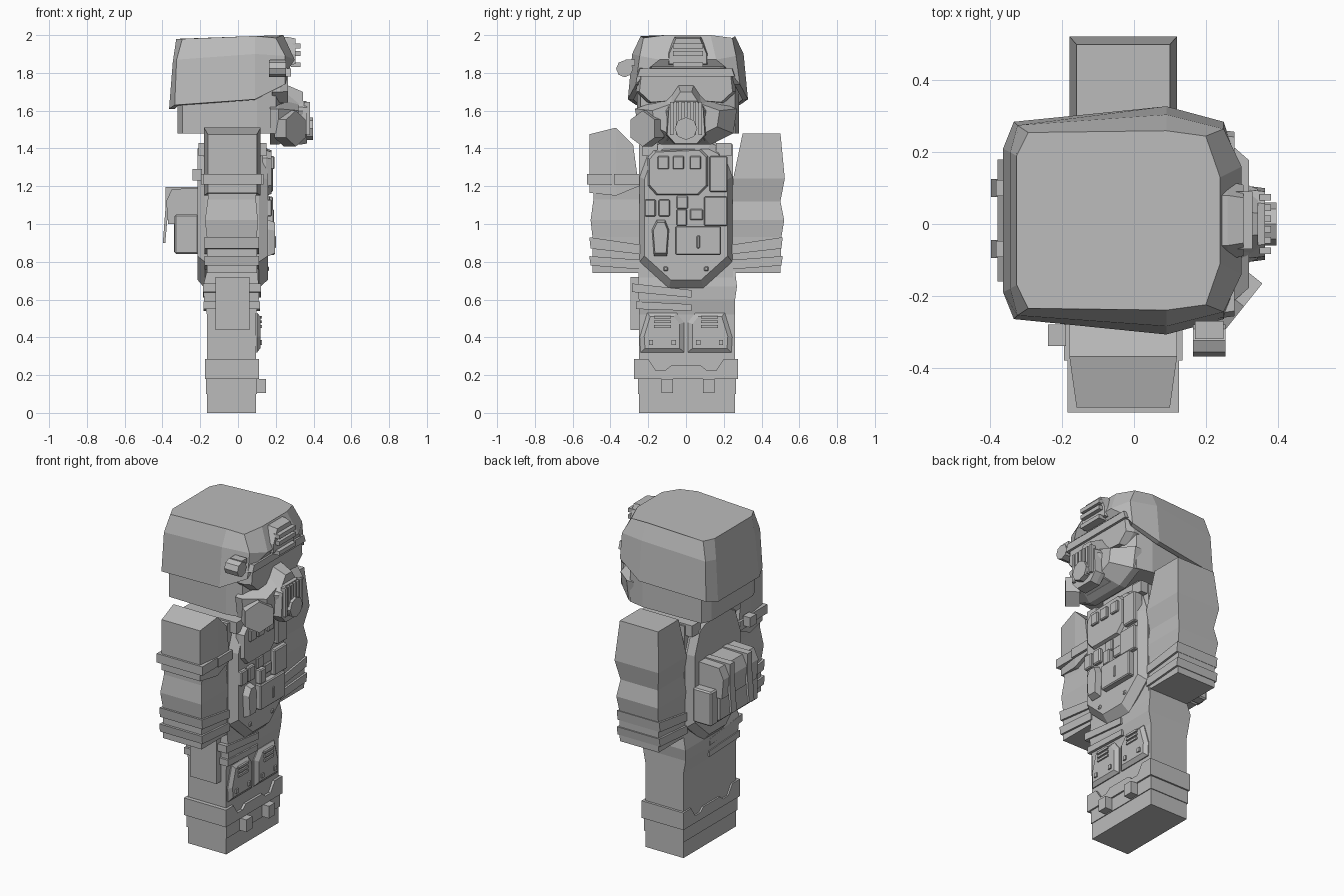
import bpy, bmesh, math
from mathutils import Vector

grey = bpy.data.materials.new("plain grey")
grey.diffuse_color = (0.5, 0.5, 0.5, 1)


def finish(name, bm):
    bmesh.ops.recalc_face_normals(bm, faces=bm.faces)
    me = bpy.data.meshes.new(name)
    bm.to_mesh(me)
    bm.free()
    me.materials.append(grey)
    ob = bpy.data.objects.new(name, me)
    bpy.context.collection.objects.link(ob)
    return ob


def loft(name, rings, bottom=True):
    """Skin a stack of equal-length rings and cap the ends."""
    bm = bmesh.new()
    vs = [[bm.verts.new(p) for p in r] for r in rings]
    n = len(vs[0])
    for a, b in zip(vs, vs[1:]):
        for i in range(n):
            j = (i + 1) % n
            bm.faces.new((a[i], a[j], b[j], b[i]))
    if bottom:
        bm.faces.new(vs[0])
    bm.faces.new(vs[-1])
    return finish(name, bm)


def rect(x0, x1, y0, y1, z):
    return [(x0, y0, z), (x1, y0, z), (x1, y1, z), (x0, y1, z)]


def box(name, x0, x1, y0, y1, z0, z1, bevel=0):
    ob = loft(name, [rect(x0, x1, y0, y1, z0), rect(x0, x1, y0, y1, z1)])
    if bevel:
        m = ob.modifiers.new("bevel", 'BEVEL')
        m.width, m.segments = bevel, 1
    return ob


def plate(name, pts, x0, x1, s=1.0, rim=0.4):
    """Extrude a (y, z) outline along x; the x1 face is shrunk by s."""
    cy = sum(p[0] for p in pts) / len(pts)
    cz = sum(p[1] for p in pts) / len(pts)
    xm = x0 + (x1 - x0) * rim
    rings = [[(x, y, z) for y, z in pts] for x in (x0, xm)]
    rings.append([(x1, cy + (y - cy) * s, cz + (z - cz) * s) for y, z in pts])
    return loft(name, rings)


def sym(half):
    """Complete a half outline given on the +y side."""
    return half + [(-y, z) for y, z in reversed(half) if y]


def cyl(name, loc, axis, r, depth, n):
    bm = bmesh.new()
    bmesh.ops.create_cone(bm, cap_ends=True, segments=n, radius1=r, radius2=r, depth=depth)
    ob = finish(name, bm)
    ob.location = loc
    ob.rotation_euler = Vector(axis).to_track_quat('Z', 'Y').to_euler()
    return ob


# Legs and boots
box("legs", -0.165, 0.095, -0.25, 0.26, 0, 0.56)
box("boot_rim", -0.17, 0.10, -0.255, 0.265, 0.10, 0.18)
zig = [(0.275, 0.18), (0.275, 0.285), (0.20, 0.285), (0.16, 0.225), (0.11, 0.225),
       (0.08, 0.25), (0, 0.25)]
plate("boot_cuff", sym(zig), -0.175, 0.11)
for y in (-0.10, 0.12):
    box("boot_buckle", 0.09, 0.148, y - 0.03, y + 0.03, 0.105, 0.18)

# Knee plates with grille ribs
for s in (-1, 1):
    pts = [(0.01, 0.32), (0.24, 0.32), (0.245, 0.40), (0.205, 0.53), (0.05, 0.53), (0.01, 0.48)]
    plate("knee_plate", [(s * y, z) for y, z in pts], 0.09, 0.118, 0.8)
    for i in range(3):
        z = 0.45 + i * 0.025
        box("knee_rib", 0.11, 0.127, s * 0.125 - 0.045, s * 0.125 + 0.045, z, z + 0.014)
    for y in (0.065, 0.185):
        box("knee_stud", 0.11, 0.127, s * y - 0.011, s * y + 0.011, 0.36, 0.385)

# Hips, straps and holster
loft("hips", [rect(-0.165, 0.095, -0.25, 0.26, 0.52), rect(-0.18, 0.11, -0.25, 0.26, 0.60),
              rect(-0.185, 0.112, -0.255, 0.27, 0.67), rect(-0.165, 0.10, -0.25, 0.26, 0.75)])
plate("upper_strap", [(-0.285, 0.64), (0.03, 0.61), (0.03, 0.65), (-0.285, 0.685)], -0.185, 0.122)
plate("lower_strap", [(-0.265, 0.55), (0.03, 0.54), (0.03, 0.575), (-0.265, 0.59)], -0.182, 0.116)
box("holster", -0.12, 0.06, -0.295, -0.24, 0.44, 0.72)

# Torso and armour vest, front and back
box("torso", -0.165, 0.105, -0.25, 0.25, 0.70, 1.42)
box("neck", -0.13, 0.10, -0.15, 0.16, 1.40, 1.52)
vest = [(0.09, 0.66), (0.245, 0.80), (0.245, 1.25), (0.19, 1.40), (0.13, 1.43)]
plate("vest_front", sym(vest), 0.08, 0.158, 0.9)
plate("vest_back", sym(vest), -0.15, -0.215, 0.9)
for y in (-0.19, 0.20):
    box("shoulder_strap", -0.21, 0.15, y - 0.04, y + 0.04, 1.36, 1.43)

# Chest gear: (name, y0, y1, z0, z1, front x)
for n, y0, y1, z0, z1, x in [
        ("radio", 0.125, 0.22, 1.17, 1.36, 0.185), ("small_pouch", -0.22, -0.16, 1.04, 1.13, 0.18),
        ("small_pouch", -0.145, -0.085, 1.04, 1.13, 0.18), ("clip", -0.05, 0.005, 0.99, 1.08, 0.19),
        ("tube", -0.05, 0.01, 1.08, 1.15, 0.17), ("side_pouch", 0.095, 0.22, 0.99, 1.145, 0.185),
        ("belly_pouch", -0.055, 0.185, 0.835, 0.99, 0.195), ("latch", 0.055, 0.075, 0.87, 0.94, 0.20),
        ("connector", 0.02, 0.09, 1.02, 1.08, 0.17), ("vest_stud", -0.12, -0.095, 0.75, 0.775, 0.165),
        ("vest_stud", 0.095, 0.12, 0.75, 0.775, 0.165)]:
    box(n, 0.12, x, y0, y1, z0, z1, 0.006)
plate("chest_pouch", [(-0.16, 1.15), (0.07, 1.15), (0.12, 1.20), (0.12, 1.36), (0.08, 1.40),
                      (-0.17, 1.39), (-0.205, 1.35), (-0.205, 1.20)], 0.13, 0.178, 0.92)
plate("torch_body", [(-0.17, 0.83), (-0.10, 0.83), (-0.09, 0.97), (-0.11, 1.02),
                     (-0.155, 1.02), (-0.18, 0.97)], 0.14, 0.197, 0.85)
for y in (-0.12, -0.04, 0.05):
    box("chest_flap", 0.16, 0.192, y - 0.03, y + 0.03, 1.29, 1.36, 0.005)

# Arms: sleeve rings as (z, inner y, outer y, x0, x1)
left = [(0.74, 0.25, 0.50, -0.165, 0.10), (0.93, 0.25, 0.505, -0.165, 0.10),
        (1.02, 0.25, 0.52, -0.175, 0.11), (1.12, 0.25, 0.50, -0.16, 0.095),
        (1.24, 0.25, 0.523, -0.18, 0.12), (1.48, 0.30, 0.50, -0.16, 0.10)]
loft("left_sleeve", [rect(a, b, y0, y1, z) for z, y0, y1, a, b in left])
right = [(0.74, 0.25, 0.495, -0.165, 0.10), (0.93, 0.25, 0.495, -0.165, 0.10),
         (1.02, 0.25, 0.505, -0.175, 0.105), (1.13, 0.25, 0.49, -0.16, 0.095),
         (1.20, 0.25, 0.49, -0.16, 0.10), (1.40, 0.28, 0.49, -0.16, 0.10)]
loft("right_sleeve", [rect(a, b, -y1, -y0, z) for z, y0, y1, a, b in right])
loft("right_shoulder_cap", [
    [(-0.18, -0.25, 1.20), (0.12, -0.25, 1.20), (0.12, -0.28, 1.42), (-0.18, -0.28, 1.42)],
    [(-0.18, -0.37, 1.15), (0.12, -0.37, 1.15), (0.12, -0.37, 1.51), (-0.18, -0.37, 1.51)],
    [(-0.16, -0.512, 1.165), (0.10, -0.512, 1.165), (0.10, -0.512, 1.475), (-0.16, -0.512, 1.475)]])
box("right_arm_band", -0.195, 0.135, -0.38, -0.245, 1.21, 1.265)
box("right_arm_band_outer", -0.185, 0.125, -0.525, -0.37, 1.21, 1.265)
box("arm_band_buckle", -0.24, -0.19, -0.34, -0.28, 1.23, 1.29)
for s in (-1, 1):
    for i, (a, b, c, d) in enumerate([(0.87, 0.93, 0.85, 0.89), (0.80, 0.83, 0.77, 0.81)]):
        plate("cuff_band", [(s * 0.24, d - 0.05), (s * 0.505, a - i * 0.02),
                            (s * 0.512, b), (s * 0.24, d)], -0.177, 0.112)

# Backpack with lid, flaps, straps and side pouches
box("backpack", -0.34, -0.20, -0.15, 0.17, 0.84, 1.17, 0.015)
loft("backpack_lid", [[(x, y, z) for x, z in [(-0.2, 1.0), (-0.37, 1.0), (-0.38, 1.12),
                       (-0.35, 1.185), (-0.2, 1.19)]] for y in (-0.16, 0.18)])
for y in (-0.07, 0.10):
    box("pack_strap", -0.385, -0.20, y - 0.022, y + 0.022, 1.02, 1.196)
    loft("strap_end", [[(x, y + d, z) for x, z in [(-0.37, 1.07), (-0.385, 1.07),
                        (-0.398, 0.90), (-0.385, 0.90)]] for d in (-0.025, 0.025)])
for y in (-0.19, 0.20):
    box("pack_side_pouch", -0.335, -0.21, y - 0.035, y + 0.035, 0.84, 1.05, 0.008)

# Head
skull = [(0.24, 0.17), (0.2, 0.25), (0.1, 0.27), (-0.295, 0.26), (-0.32, 0.2)]
ring = lambda z, k=1: [(x * k, y, z) for x, y in sym([(y, x) for x, y in skull]) for y, x in [(x, y)]]
full = skull + [(x, -y) for x, y in reversed(skull)]
loft("head", [[(x, y + 0.01, z) for x, y in full] for z in (1.48, 1.86)])


# Helmet shell
def mirror3(half):
    return [(x, y + 0.01, z) for x, y, z in half + [(x, -y, z) for x, y, z in reversed(half)]]


shell = loft("helmet", [mirror3(h) for h in (
    [(0.275, 0.2, 1.83), (0.25, 0.275, 1.74), (0.09, 0.318, 1.66), (-0.335, 0.275, 1.63), (-0.365, 0.2, 1.61)],
    [(0.30, 0.15, 1.87), (0.25, 0.255, 1.89), (0.09, 0.295, 1.90), (-0.325, 0.265, 1.87), (-0.345, 0.19, 1.86)],
    [(0.24, 0.12, 2.0), (0.20, 0.235, 1.985), (0.09, 0.25, 1.995), (-0.295, 0.245, 1.98), (-0.327, 0.18, 1.98)])],
    bottom=False)
m = shell.modifiers.new("thickness", 'SOLIDIFY')
m.thickness, m.offset = 0.03, -1

# Helmet mount and side lamp
plate("helmet_mount", [(-0.1, 1.84), (0.12, 1.84), (0.12, 1.9), (0.08, 1.99), (-0.06, 1.99), (-0.1, 1.9)],
      0.23, 0.305, 0.9)
for z in (1.83, 1.89, 1.93):
    box("mount_clip", 0.28, 0.33, -0.07, 0.09, z, z + 0.025)
box("lamp_bracket", 0.17, 0.25, -0.32, -0.27, 1.84, 1.87)
cyl("side_lamp", (0.21, -0.325, 1.822), (1, 0, 0), 0.045, 0.09, 8)

# Goggles and breathing mask
plate("goggles", sym([(0, 1.70), (0.07, 1.65), (0.2, 1.64), (0.265, 1.70), (0.255, 1.79), (0, 1.80)]),
      0.18, 0.265, 0.93, 0.5)
plate("goggle_brow", sym([(0.265, 1.78), (0.25, 1.825), (0, 1.83), ][:2]), 0.18, 0.28, 0.97)
plate("mask_face", sym([(0.13, 1.42), (0.25, 1.48), (0.27, 1.61), (0.13, 1.66), (0.05, 1.74)]),
      0.17, 0.32, 0.66, 0.3)
plate("mask_nose", sym([(0.10, 1.44), (0.13, 1.60), (0.04, 1.735)]), 0.24, 0.345, 0.75, 0.2)
plate("mask_front", sym([(0.06, 1.42), (0.105, 1.47), (0.095, 1.62), (0.06, 1.655)]), 0.30, 0.365, 0.95)
for i in range(6):
    y = -0.075 + i * 0.03
    box("mask_rib", 0.35, 0.382, y - 0.009, y + 0.009, 1.47, 1.645)
cyl("mask_valve", (0.375, 0.0, 1.505), (1, 0, 0), 0.06, 0.045, 8)
cyl("filter_canister", (0.275, -0.205, 1.505), (1, -0.8, 0), 0.095, 0.08, 6)
